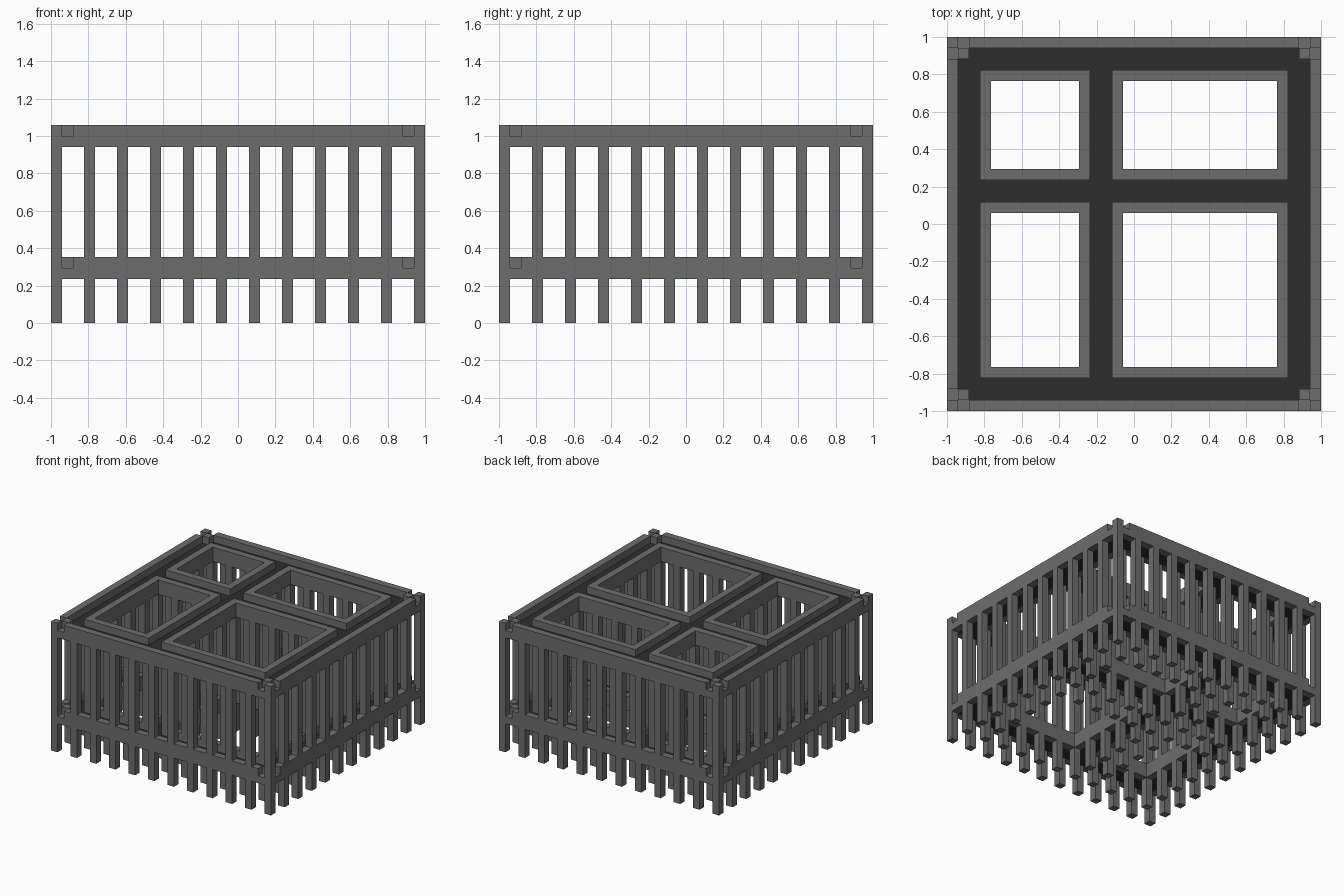
import bpy
import bmesh
from mathutils import Vector

if "Cube" in bpy.data.objects:
    bpy.data.objects.remove(bpy.data.objects["Cube"], do_unlink=True)

U = 1 / 17                 # module: the rack is 34 x 34 x 18 modules
SIZE = 34
PITCH = 3                  # spacing of the slats
LEVELS = {"lower": 4, "upper": 16}


def material(name, value):
    mat = bpy.data.materials.new(name)
    mat.use_nodes = True
    col = (value, value, value, 1)
    mat.diffuse_color = col
    bsdf = mat.node_tree.nodes["Principled BSDF"]
    bsdf.inputs["Base Color"].default_value = col
    bsdf.inputs["Roughness"].default_value = 0.8
    return mat


GREY = material("grey", 0.155)
CHARCOAL = material("charcoal", 0.027)


def build(name, boxes, mat):
    """One object from boxes given as (x0, x1, y0, y1, z0, z1) in modules."""
    bm = bmesh.new()
    for x0, x1, y0, y1, z0, z1 in boxes:
        verts = bmesh.ops.create_cube(bm, size=1)["verts"]
        centre = Vector((x0 + x1 - SIZE, y0 + y1 - SIZE, z0 + z1)) / 2
        size = Vector((x1 - x0, y1 - y0, z1 - z0))
        for v in verts:
            v.co = (v.co * size + centre) * U
    mesh = bpy.data.meshes.new(name)
    bm.to_mesh(mesh)
    bm.free()
    mesh.materials.append(mat)
    obj = bpy.data.objects.new(name, mesh)
    bpy.context.collection.objects.link(obj)
    return obj


def ring(x0, x1, y0, y1, z0, z1, w=1):
    """Rectangular frame of four butted bars."""
    return [(x0, x1, y0, y0 + w, z0, z1), (x0, x1, y1 - w, y1, z0, z1),
            (x0, x0 + w, y0 + w, y1 - w, z0, z1),
            (x1 - w, x1, y0 + w, y1 - w, z0, z1)]


def slats(x0, x1, y0, y1, skip_corners=False):
    """Square slats around a rectangle, interrupted by the rails."""
    spots = set()
    for x in range(x0, x1, PITCH):
        spots |= {(x, y0), (x, y1 - 1)}
    for y in range(y0, y1, PITCH):
        spots |= {(x0, y), (x1 - 1, y)}
    if skip_corners:
        spots -= {(x, y) for x in (x0, x1 - 1) for y in (y0, y1 - 1)}
    return [(x, x + 1, y, y + 1, a, b)
            for x, y in sorted(spots) for a, b in ((0, 4), (6, 16))]


# Corner posts and outer slats
build("corner_posts", [(x, x + 1, y, y + 1, 0, 18)
                       for x in (0, 33) for y in (0, 33)], GREY)
build("outer_slats", slats(0, SIZE, 0, SIZE, True), GREY)

# Compartment slats
XS, YS = ((3, 13), (15, 31)), ((3, 19), (21, 31))
NAMES = (("front_right", "back_right"), ("front_left", "back_left"))
cells = [(NAMES[i][j], (*XS[i], *YS[j])) for i in range(2) for j in range(2)]
for label, cell in cells:
    build(label + "_slats", slats(*cell), GREY)

for level, z in LEVELS.items():
    # Outer rails, stepped down next to each corner post
    rails = []
    for side in (0, 33):
        for inset, h in ((1, z), (2, z + 1)):
            a, b = inset, SIZE - inset
            rails.append((a, b, side, side + 1, h, h + 1))
            rails.append((side, side + 1, a, b, h, h + 1))
    build(level + "_outer_rails", rails, GREY)

    # Small blocks inside each corner
    build(level + "_corner_blocks", [(x, x + 1, y, y + 1, z + 1, z + 2)
                                     for x in (1, 32) for y in (1, 32)], GREY)

    # Compartment rails
    for label, cell in cells:
        build(f"{level}_{label}_rail", ring(*cell, z, z + 2), GREY)

    # Dark channel floor: perimeter ring and crossing dividers
    floor = ring(1, 33, 1, 33, z, z + 1, 2)
    floor += [(13, 15, 3, 31, z, z + 1),
              (3, 13, 19, 21, z, z + 1), (15, 31, 19, 21, z, z + 1)]
    build(level + "_channel_floor", floor, CHARCOAL)
